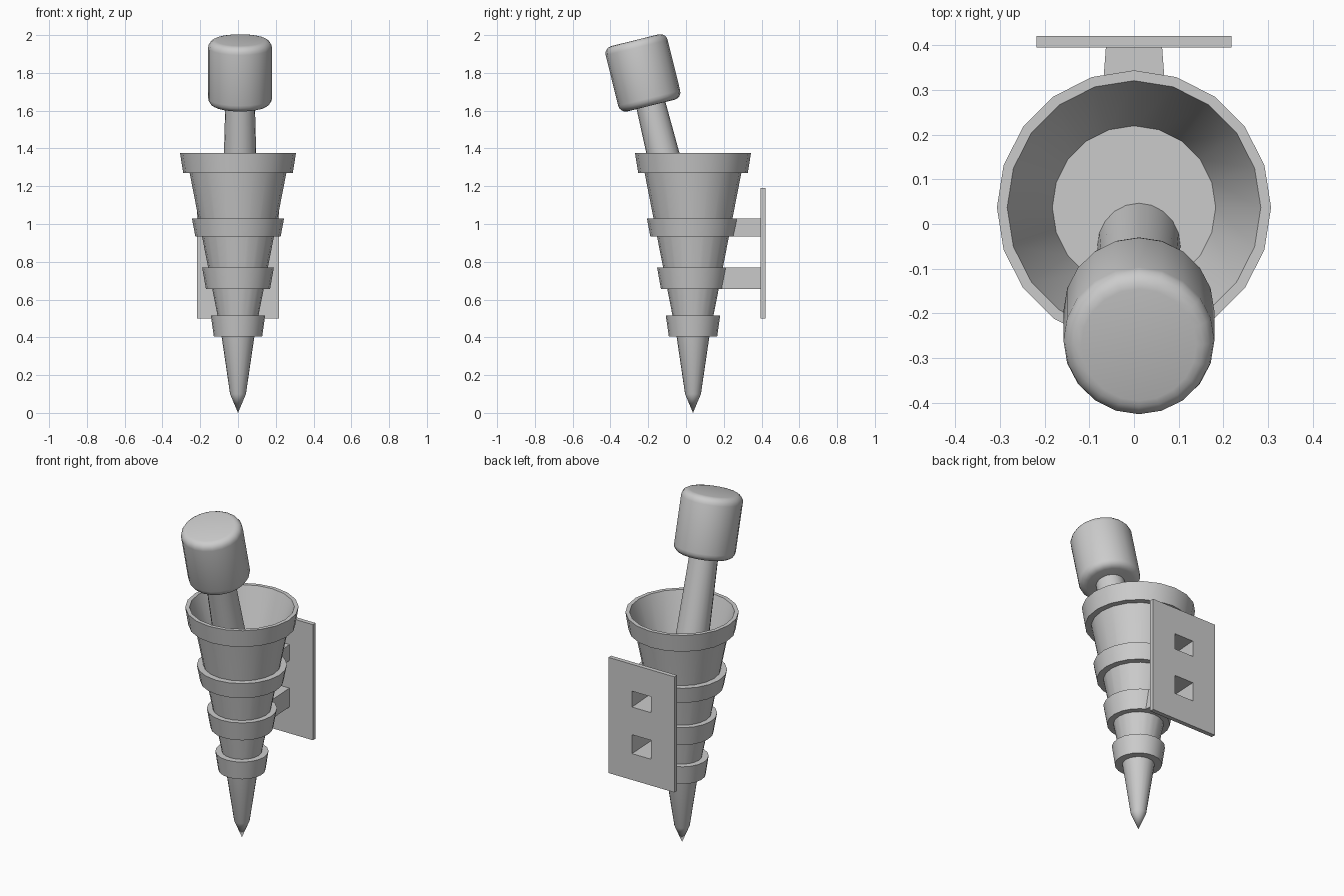
import bpy, bmesh
from math import sin, cos, pi, radians

if "Cube" in bpy.data.objects:
    bpy.data.objects.remove(bpy.data.objects["Cube"])

SIDES = 20
TILT = radians(13.9)


def finish(bm, name, loc=(0, 0, 0), tilt=0.0):
    bmesh.ops.recalc_face_normals(bm, faces=bm.faces[:])
    me = bpy.data.meshes.new(name)
    bm.to_mesh(me)
    bm.free()
    ob = bpy.data.objects.new(name, me)
    bpy.context.collection.objects.link(ob)
    ob.location = loc
    ob.rotation_euler.x = tilt
    bpy.ops.object.select_all(action='DESELECT')
    ob.select_set(True)
    bpy.context.view_layer.objects.active = ob
    bpy.ops.object.shade_smooth_by_angle(angle=radians(30))
    return ob


def lathe(name, profile, loc, tilt=0.0):
    """Turn a (radius, height) profile around local z."""
    bm = bmesh.new()
    rings = []
    for r, z in profile:
        if r == 0:
            rings.append([bm.verts.new((0, 0, z))] * SIDES)
        else:
            rings.append([bm.verts.new((r * cos(2 * pi * i / SIDES), r * sin(2 * pi * i / SIDES), z))
                          for i in range(SIDES)])
    for a, b in zip(rings, rings[1:]):
        for i in range(SIDES):
            j = (i + 1) % SIDES
            corners = list(dict.fromkeys((a[i], a[j], b[j], b[i])))
            bm.faces.new(corners)
    return finish(bm, name, loc, tilt)


# Tapered holder with pointed tip, lipped rim and hollow cup
axis = (0, 0.037, 0)
lathe("holder_cone", [(0, 0), (0.042, 0.1), (0.087, 0.405), (0.256, 1.27), (0.29, 1.27),
                      (0.307, 1.375), (0.284, 1.375), (0.183, 1.08), (0, 1.08)], axis)

# Raised bands
bands = [(0.405, 0.515, 0.128, 0.144), (0.657, 0.77, 0.170, 0.190), (0.935, 1.03, 0.226, 0.244)]
for n, (z0, z1, r0, r1) in enumerate(bands):
    inner = [0.087 + 0.195 * (z - 0.405) - 0.004 for z in (z0, z1)]
    lathe(f"band_{n + 1}", [(inner[0], z0), (r0, z0), (r1, z1), (inner[1], z1)], axis)

# Tilted stick, tapering upwards, pushed slightly into the cup floor
head_at = (0.011, -0.228, 1.80)
lathe("stick", [(0, -0.78), (0.094, -0.78), (0.078, -0.15), (0, -0.15)], head_at, TILT)

# Rounded cylindrical head
R, H, B = 0.169, 0.178, 0.04
head = [(0, -H)]
for start, zc in ((-pi / 2, -H + B), (0, H - B)):
    for k in range(5):
        a = start + k * pi / 8
        head.append((R - B + B * cos(a), zc + B * sin(a)))
head.append((0, H))
lathe("torch_head", head, head_at, TILT)

# Wall plate with two square openings
xs = [-0.218, -0.063, 0.063, 0.218]
zs = [0.5, 0.657, 0.77, 0.935, 1.03, 1.19]
bm = bmesh.new()
grid = [[bm.verts.new((x, 0.395, z)) for x in xs] for z in zs]
for i in range(5):
    for j in range(3):
        if j == 1 and i in (1, 3):
            continue
        bm.faces.new((grid[i][j], grid[i][j + 1], grid[i + 1][j + 1], grid[i + 1][j]))
front = bm.faces[:]
ext = bmesh.ops.extrude_face_region(bm, geom=front, use_keep_orig=True)
bmesh.ops.translate(bm, vec=(0, 0.026, 0),
                    verts=[g for g in ext["geom"] if isinstance(g, bmesh.types.BMVert)])
finish(bm, "wall_plate")

# Hollow arms joining the bands to the plate openings
for name, z0, z1, y0 in (("lower_arm", 0.657, 0.77, 0.19), ("upper_arm", 0.935, 1.03, 0.25)):
    bm = bmesh.new()
    loops = []
    for y, w in ((y0, 0.074), (0.395, 0.063)):
        loops.append([bm.verts.new((x, y, z)) for x, z in ((-w, z0), (w, z0), (w, z1), (-w, z1))])
    for i in range(4):
        j = (i + 1) % 4
        bm.faces.new((loops[0][i], loops[0][j], loops[1][j], loops[1][i]))
    ob = finish(bm, name)
